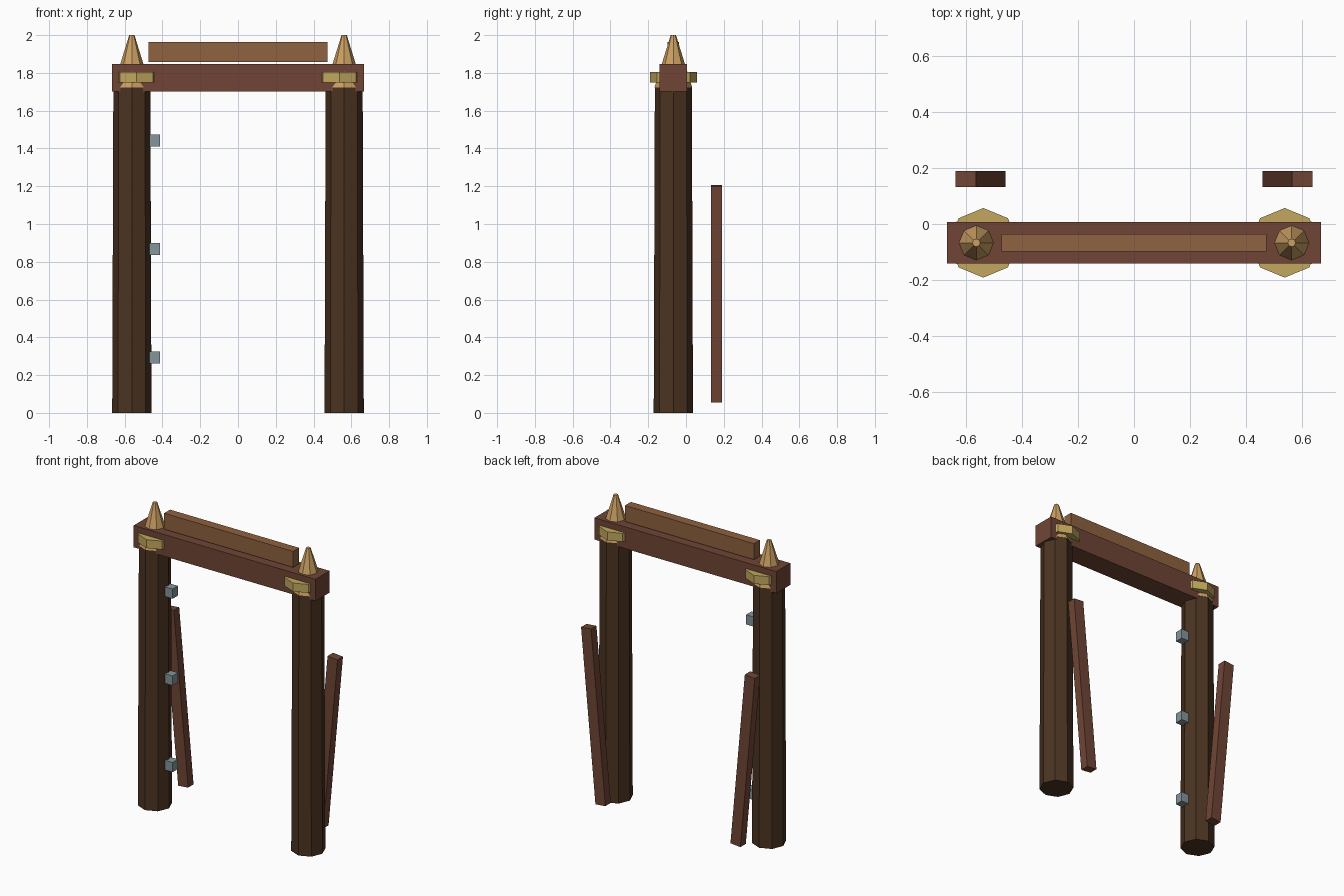
import bpy
from math import pi

cube = bpy.data.objects.get("Cube")
if cube:
    bpy.data.objects.remove(cube, do_unlink=True)


def material(name, r, g, b):
    m = bpy.data.materials.new(name)
    m.diffuse_color = (r, g, b, 1)
    m.use_nodes = True
    m.node_tree.nodes["Principled BSDF"].inputs["Base Color"].default_value = (r, g, b, 1)
    return m


dark_wood = material("dark_wood", 0.07, 0.034, 0.015)
red_wood = material("red_wood", 0.162, 0.06, 0.036)
light_wood = material("light_wood", 0.275, 0.122, 0.05)
pale_wood = material("pale_wood", 0.6, 0.35, 0.125)
brass = material("brass", 0.54, 0.39, 0.112)
steel = material("steel", 0.235, 0.3, 0.332)

GATE_Y = -0.067  # depth of the post line
POST_X = 0.562


def finish(name, mat):
    obj = bpy.context.object
    obj.name = name
    obj.data.materials.append(mat)
    return obj


def box(name, mat, centre, size, tilt=0):
    bpy.ops.mesh.primitive_cube_add(size=1, location=centre, rotation=(0, tilt, 0))
    obj = finish(name, mat)
    obj.scale = size
    return obj


def octagon(name, mat, x, z0, z1, r0, r1):
    bpy.ops.mesh.primitive_cone_add(vertices=8, radius1=r0, radius2=r1, depth=z1 - z0,
                                    location=(x, GATE_Y, (z0 + z1) / 2))
    return finish(name, mat)


# Posts with pointed caps, collars and leaning rear braces
for side, s in (("left", 1), ("right", -1)):
    octagon(side + "_post", dark_wood, s * POST_X, 0, 1.722, 0.104, 0.098)
    octagon(side + "_spire", pale_wood, s * POST_X, 1.722, 2.0, 0.1, 0.014)
    octagon(side + "_collar", brass, s * 0.537, 1.75, 1.806, 0.124, 0.124)
    box(side + "_brace", red_wood, (s * 0.5475, 0.161, 0.63), (0.073, 0.057, 1.15), s * 0.0917)

# Lintel and the ridge board above it
box("lintel", red_wood, (0, GATE_Y, 1.774), (1.333, 0.147, 0.144))
box("ridge_board", light_wood, (0, GATE_Y, 1.91), (0.946, 0.062, 0.106))

# Hinge blocks on the inside of the right post
for i, z in enumerate((0.294, 0.868, 1.443)):
    box(f"hinge_{i + 1}", steel, (-0.441, GATE_Y, z), (0.056, 0.056, 0.064))
